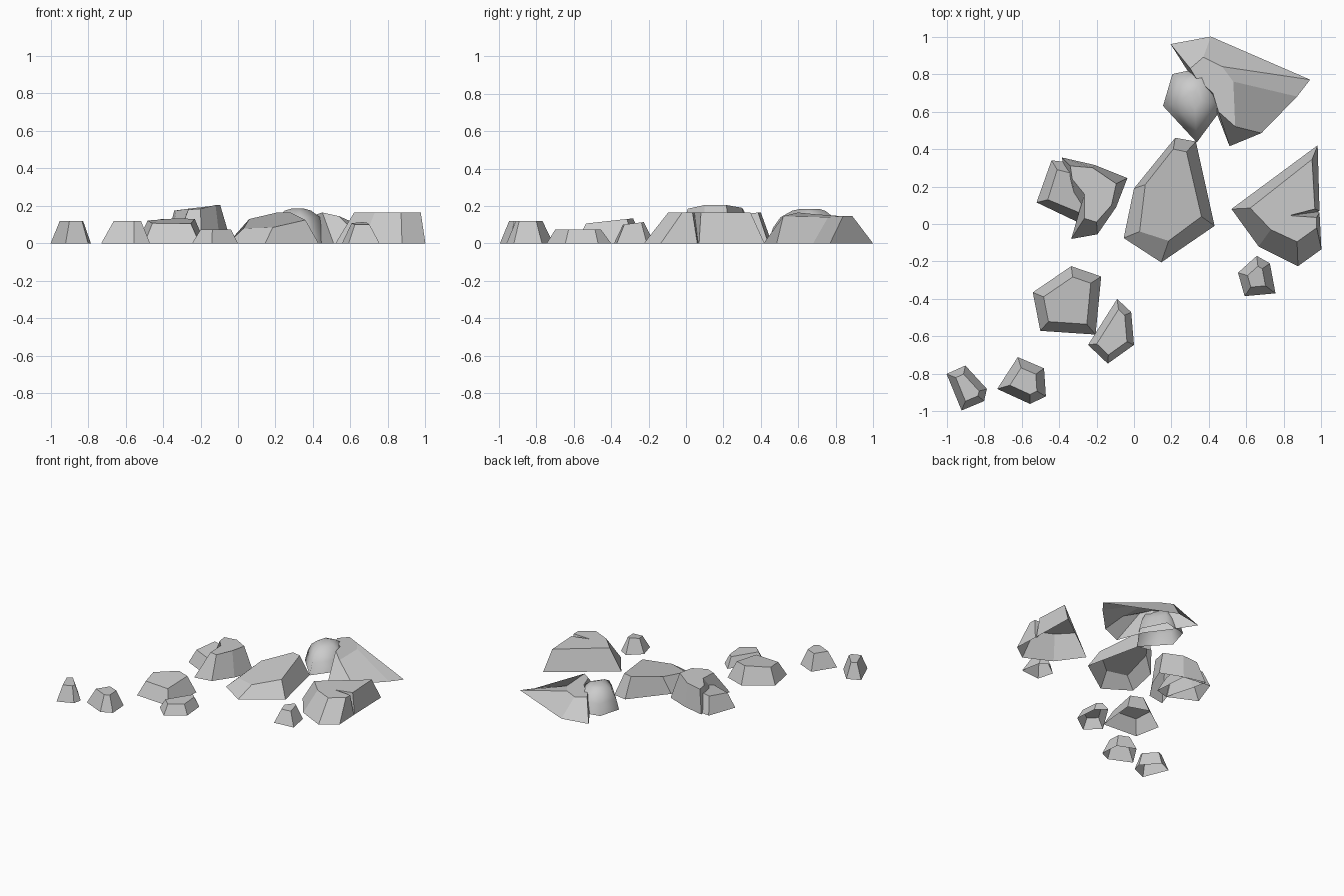
import bpy
import bmesh
from mathutils import Vector

default_cube = bpy.data.objects.get("Cube")
if default_cube:
    bpy.data.objects.remove(default_cube, do_unlink=True)

# One plain grey stone colour
stone = bpy.data.materials.new("grey_stone")
stone.use_nodes = True
stone_colour = (0.6, 0.6, 0.6, 1)
stone.diffuse_color = stone_colour
stone.node_tree.nodes["Principled BSDF"].inputs["Base Color"].default_value = stone_colour


def loft_rock(name, rings):
    """Skin clockwise rings from the ground upward and cap the top; the underside stays open."""
    bm = bmesh.new()
    loops = [[bm.verts.new(point) for point in ring] for ring in rings]
    for lower, upper in zip(loops, loops[1:]):
        for i in range(len(lower)):
            j = (i + 1) % len(lower)
            bm.faces.new((lower[i], upper[i], upper[j], lower[j]))
    bm.faces.new(list(reversed(loops[-1])))
    mesh = bpy.data.meshes.new(name)
    bm.to_mesh(mesh)
    bm.free()
    mesh.materials.append(stone)
    rock = bpy.data.objects.new(name, mesh)
    bpy.context.collection.objects.link(rock)
    return rock


def grounded(outline):
    return [(x, y, 0) for x, y in outline]


def inset(outline, distance):
    """Move every side of a clockwise outline inward by the same distance."""
    points = [Vector(p) for p in outline]
    result = []
    for i, point in enumerate(points):
        before = (point - points[i - 1]).normalized()
        after = (points[(i + 1) % len(points)] - point).normalized()
        normal_a = Vector((before.y, -before.x))
        normal_b = Vector((after.y, -after.x))
        miter = (normal_a + normal_b) / (1 + normal_a.dot(normal_b))
        result.append(point + miter * distance)
    return result


def bevelled_rock(name, outline, distance, height, tilt_y=0):
    """Low stone with evenly sloping sides and a top that may tilt towards the back."""
    top = inset(outline, distance)
    middle = sum(p.y for p in top) / len(top)
    crown = [(p.x, p.y, height + tilt_y * (p.y - middle)) for p in top]
    return loft_rock(name, [grounded(outline), crown])


# Small scattered stones
bevelled_rock("far_front_pebble",
              [(-1, -.8), (-.9, -.755), (-.785, -.88), (-.8, -.945), (-.92, -.995)],
              .038, .12)
bevelled_rock("front_pebble",
              [(-.62, -.71), (-.48, -.77), (-.47, -.92), (-.555, -.96), (-.73, -.88)],
              .046, .12)
bevelled_rock("front_stone",
              [(-.54, -.365), (-.335, -.225), (-.175, -.28), (-.205, -.59), (-.5, -.57)],
              .052, .12, .11)
bevelled_rock("front_low_stone",
              [(-.09, -.4), (-.015, -.47), (0, -.645), (-.14, -.745), (-.245, -.645)],
              .036, .075)
bevelled_rock("side_pebble",
              [(.655, -.17), (.725, -.21), (.755, -.37), (.59, -.385), (.555, -.26)],
              .045, .107, .12)

# Long centre boulder, its top rising towards the back
loft_rock("centre_boulder", [
    grounded([(.22, .46), (.33, .44), (.43, -.01), (.145, -.205), (-.055, -.075), (0, .19)]),
    [(.21, .4, .165), (.28, .385, .165), (.36, .04, .125),
     (.185, -.09, .085), (.03, -.04, .08), (.06, .21, .13)]])

# Flat-topped boulder with a narrow crack in its outer side
loft_rock("cracked_boulder", [
    grounded([(.52, .08), (.98, .42), (.99, .07), (.98, .065), (.99, .06),
              (1, -.135), (.875, -.225), (.665, -.12)]),
    [(.62, .085), (.95, .345), (.965, .08), (.83, .045), (.975, .035),
     (.975, -.02), (.87, -.095), (.73, -.03)]
    and [(x, y, .165) for x, y in
         [(.62, .085), (.95, .345), (.965, .08), (.83, .045), (.975, .035),
          (.975, -.02), (.87, -.095), (.73, -.03)]]])

# Overlapping pair: a low stone and a taller one leaning on it
loft_rock("left_low_stone", [
    grounded([(-.52, .115), (-.44, .34), (-.21, .31), (-.19, .04), (-.3, .01)]),
    [(-.46, .13, .11), (-.41, .29, .13), (-.25, .25, .13),
     (-.24, .08, .11), (-.29, .06, .1)]])
loft_rock("left_tall_stone", [
    grounded([(-.385, .355), (-.21, .315), (-.035, .245), (-.095, .09),
              (-.195, -.055), (-.335, -.08), (-.3, .02), (-.36, .23)]),
    [(-.34, .31, .175), (-.22, .3, .19), (-.095, .215, .205), (-.12, .1, .205),
     (-.2, .01, .185), (-.265, .03, .18), (-.265, .16, .185), (-.33, .24, .175)]])

# Sloping slab at the back
loft_rock("back_slab", [
    grounded([(.195, .96), (.41, 1), (.94, .77), (.87, .68), (.68, .485),
              (.51, .415), (.43, .62), (.31, .78)]),
    [(.3, .83, .14), (.37, .89, .145), (.47, .84, .145), (.53, .76, .14),
     (.54, .52, .145), (.45, .6, .165), (.42, .7, .155), (.33, .78, .145)]])

# Rounded boulder resting against the slab
dome_outline = [(.205, .8), (.39, .84), (.49, .645), (.335, .435), (.155, .63)]
dome_rings = [[(p.x, p.y, z) for p in inset(dome_outline, d)]
              for d, z in [(0, 0), (.02, .085), (.045, .14), (.085, .175), (.115, .185)]]
dome = loft_rock("back_round_boulder", dome_rings)
dome.data.shade_smooth()
